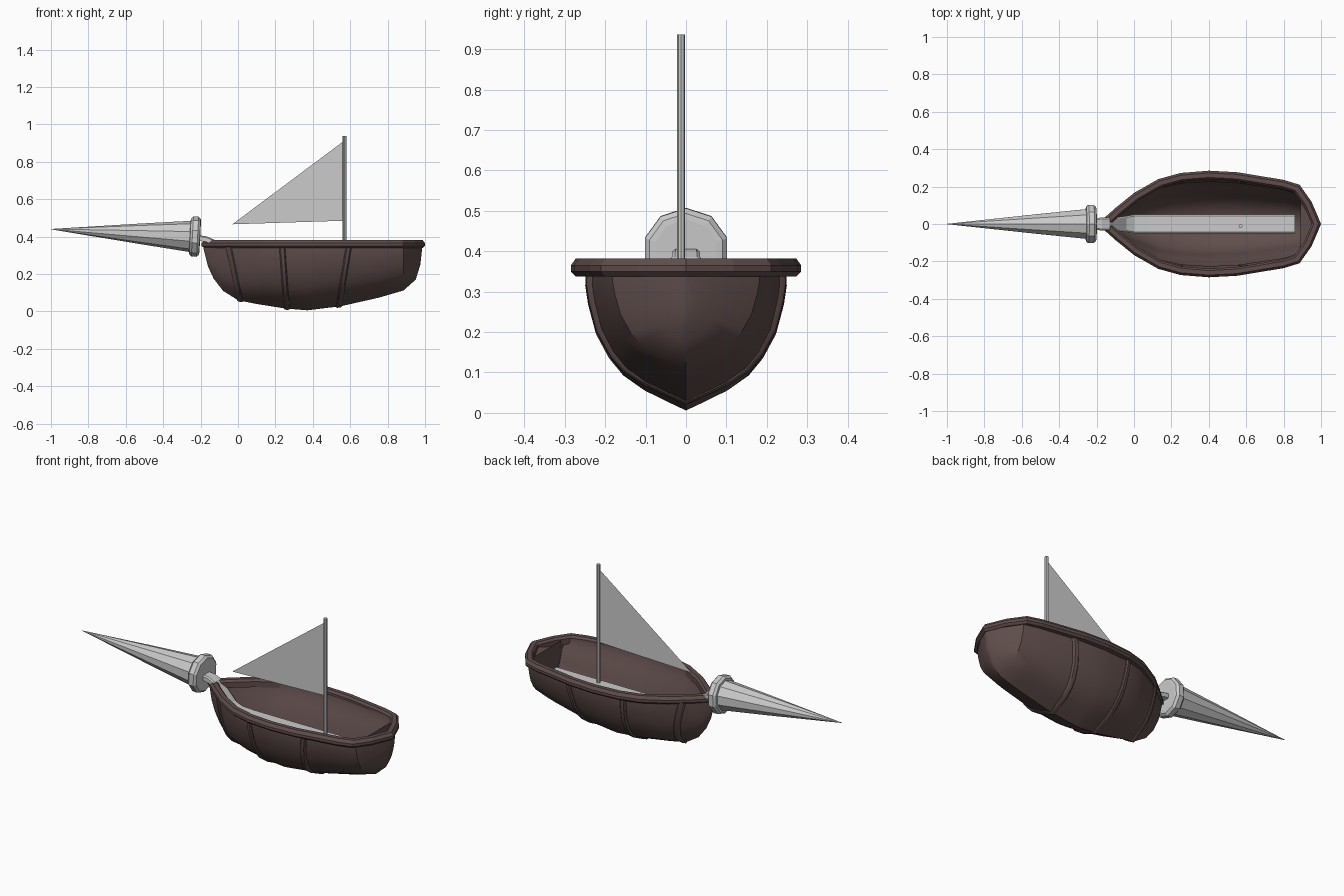
import bpy, bmesh, math
from mathutils import Vector

if "Cube" in bpy.data.objects:
    bpy.data.objects.remove(bpy.data.objects["Cube"])

brown = bpy.data.materials.new("dark_wood")
brown.diffuse_color = (0.115, 0.075, 0.07, 1)
brown.use_nodes = True
brown.node_tree.nodes["Principled BSDF"].inputs["Base Color"].default_value = brown.diffuse_color


def make(name, verts, faces, mat=None, smooth=None):
    me = bpy.data.meshes.new(name)
    me.from_pydata([tuple(v) for v in verts], [], faces)
    bm = bmesh.new()
    bm.from_mesh(me)
    bmesh.ops.remove_doubles(bm, verts=bm.verts, dist=1e-4)
    bmesh.ops.recalc_face_normals(bm, faces=bm.faces)
    bm.to_mesh(me)
    bm.free()
    ob = bpy.data.objects.new(name, me)
    bpy.context.collection.objects.link(ob)
    if mat:
        me.materials.append(mat)
    if smooth:
        bpy.ops.object.select_all(action='DESELECT')
        ob.select_set(True)
        bpy.context.view_layer.objects.active = ob
        bpy.ops.object.shade_smooth_by_angle(angle=math.radians(smooth))
    return ob


def loft(name, rows, ring=False, loop=False, caps=(), **kw):
    """Skin between rows of points; ring closes each row, loop joins last row to first."""
    n, m = len(rows), len(rows[0])
    verts = [p for r in rows for p in r]
    faces = [(i * m + j, i * m + (j + 1) % m,
              (i + 1) % n * m + (j + 1) % m, (i + 1) % n * m + j)
             for i in range(n if loop else n - 1)
             for j in range(m if ring else m - 1)]
    faces += [tuple((c % n) * m + j for j in range(m)) for c in caps]
    return make(name, verts, faces, **kw)


def lerp(table, x):
    for (a, p), (b, q) in zip(table, table[1:]):
        if x <= b:
            return p + (q - p) * max(0, (x - a) / (b - a))
    return table[-1][1]


# hull curves: half width at the top, keel height, section (width, height)
WIDTH = [(-.185, 0), (-.16, .022), (-.1, .07), (0, .143), (.13, .21), (.25, .237),
         (.4, .246), (.55, .24), (.8, .203), (.885, .182), (.95, .085), (.985, 0)]
KEEL = [(-.185, .34), (-.16, .24), (-.13, .175), (-.08, .11), (0, .06), (.1, .04), (.25, .016),
        (.37, .006), (.55, .028), (.75, .073), (.885, .112), (.95, .17), (.975, .25), (.985, .34)]
SECTION = [(0, 0), (.2, .065), (.42, .14), (.62, .24), (.76, .36), (.89, .53),
           (.97, .74), (1, .87), (1, 1)]
STATIONS = sorted({x for x, _ in WIDTH + KEEL})
INNER = [(0, 0), (.3, .06), (.58, .2), (.72, .45), (.85, .75), (.97, .86), (1, 1)]


def hull_row(x, section=SECTION, grow=0, lift=0, top=.36, lean=0):
    half = []
    for w, h in section:
        xx = x + lean * h
        zk = lerp(KEEL, xx) + lift
        hw = max(0, lerp(WIDTH, xx) + grow)
        half.append(Vector((xx, w * hw, zk + (top - zk) * h)))
    return [Vector((p.x, -p.y, p.z)) for p in reversed(half[1:])] + half


# hull outer skin and inner lining with a flat transom
loft("hull", [hull_row(x) for x in STATIONS], mat=brown, smooth=35)
inside = [-.14] + [x for x in STATIONS if -.14 < x < .88] + [.89]
loft("hull_lining", [hull_row(x, INNER, -.018, .03, .365) for x in inside],
     caps=(0, -1), mat=brown, smooth=35)

# ribs wrapped round the hull
for i, (x, lean) in enumerate([(.01, -.065), (.26, -.025), (.54, .055)]):
    rows = [hull_row(x + dx, grow=g, lift=-g * .5, lean=lean)
            for dx, g in [(-.017, -.012), (-.015, .006), (-.009, .013),
                          (.009, .013), (.015, .006), (.017, -.012)]]
    loft(f"rib_{i + 1}", rows, loop=True, mat=brown, smooth=35)

# gunwale swept round the outline
half = [(-.195, 0), (-.1, .085), (0, .166), (.13, .24), (.25, .273), (.4, .285),
        (.55, .277), (.8, .236), (.885, .21), (.95, .118), (1.0, 0)]
outline = [Vector(p) for p in half] + [Vector((x, -y)) for x, y in half[-2:0:-1]]
PROFILE = [(.012, .338), (0, .35), (0, .365), (.012, .382), (.036, .382), (.046, .37), (.046, .338)]
rows = []
for i, p in enumerate(outline):
    a = (p - outline[i - 1]).normalized()
    b = (outline[(i + 1) % len(outline)] - p).normalized()
    t = (a + b).normalized()
    inward = Vector((t.y, -t.x)) / max(.6, t.dot(a))
    rows.append([(p.x + inward.x * d, p.y + inward.y * d, z) for d, z in PROFILE])
loft("gunwale", rows, ring=True, loop=True, mat=brown)

# sloping stern panel between gunwale and transom
make("stern_panel", [(.875, .165, .36), (.925, .09, .36), (.965, 0, .365), (.925, -.09, .36),
                     (.875, -.165, .36), (.89, -.11, .325), (.89, .11, .325)],
     [(0, 1, 6), (1, 2, 6), (2, 5, 6), (2, 3, 5), (3, 4, 5)], mat=brown)

# plank that rises over the bow to hold the spear
path = [(-.215, .408, .032), (-.17, .402, .034), (-.13, .385, .036), (-.08, .325, .038),
        (-.04, .275, .043), (0, .254, .05), (.08, .25, .05), (.86, .25, .05)]
loft("plank", [[(x, -w, z - .03), (x, w, z - .03), (x, w, z - .006), (x, w - .008, z),
                (x, -w + .008, z), (x, -w, z - .006)] for x, z, w in path],
     ring=True, caps=(0, -1))


# ten-sided spear and collar turned on a slightly raised axis
def turned(name, profile, sides=10):
    rows = []
    for x, r in profile:
        zc = .4 + (-.23 - x) * .052
        rows.append([(x + .052 * r * math.cos(a), r * math.sin(a), zc + r * math.cos(a))
                     for a in (math.tau * k / sides for k in range(sides))])
    loft(name, rows, ring=True, caps=(0, -1))


turned("spear_point", [(-1, .001), (-.53, .054), (-.23, .086)])
turned("spear_collar", [(-.258, .08), (-.256, .095), (-.244, .107),
                        (-.216, .107), (-.204, .095), (-.202, .08)])

# mast and triangular sail
ring = [(.57 + .01 * math.cos(k * math.tau / 8), -.012 + .01 * math.sin(k * math.tau / 8))
        for k in range(8)]
loft("mast", [[(x, y, z) for x, y in ring] for z in (.24, .937)], ring=True, caps=(0, -1))
make("sail", [(-.03, -.01, .466), (.567, -.01, .485), (.567, -.01, .912)], [(0, 1, 2)])
